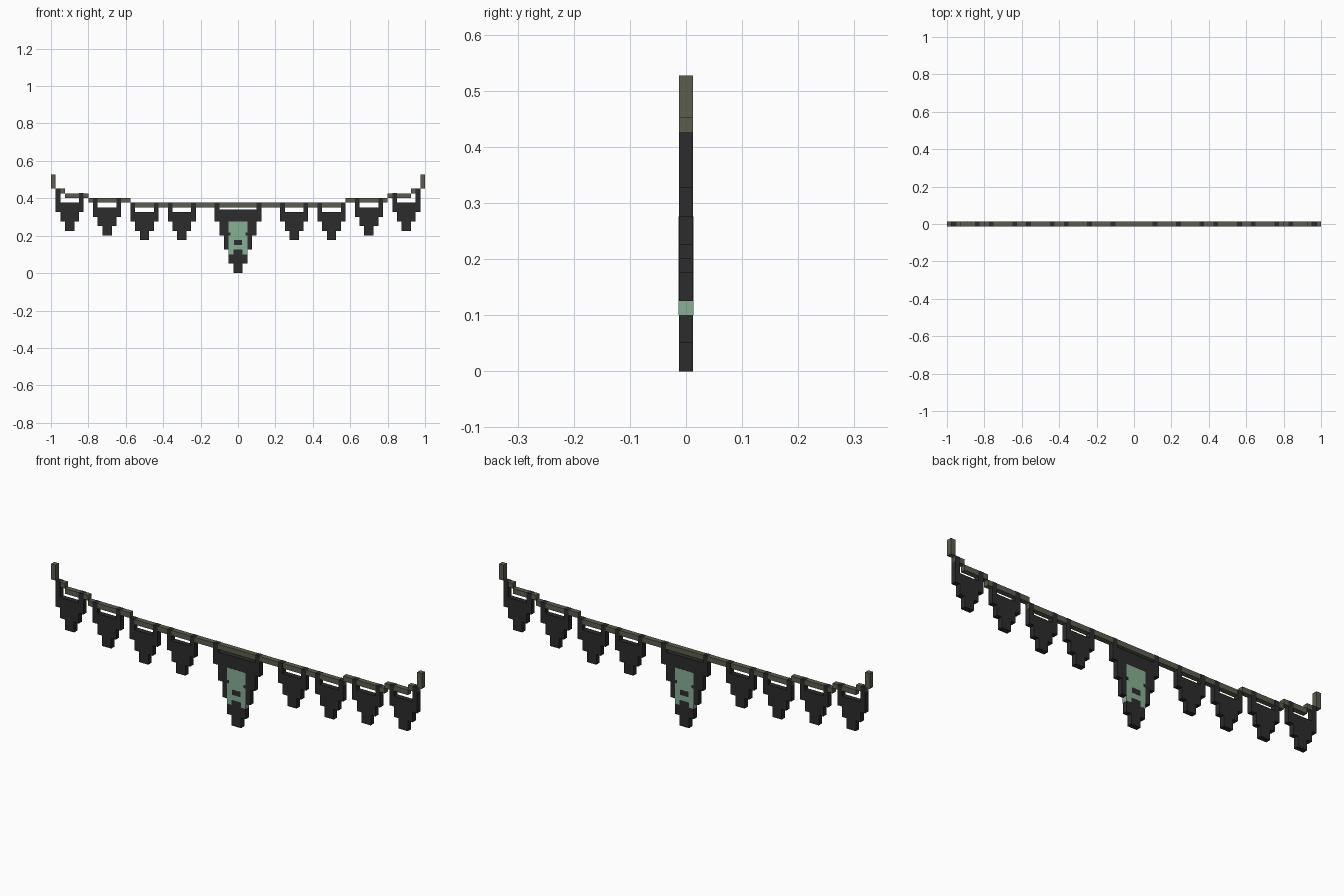
import bpy, bmesh

if "Cube" in bpy.data.objects:
    bpy.data.objects.remove(bpy.data.objects["Cube"])

U = 0.025          # grid step across
V = 0.0251         # grid step up
T = 0.0125         # half thickness


def material(name, rgb):
    m = bpy.data.materials.new(name)
    m.diffuse_color = (*rgb, 1)
    m.use_nodes = True
    m.node_tree.nodes["Principled BSDF"].inputs["Base Color"].default_value = m.diffuse_color
    return m


CORD = material("olive cord", (0.105, 0.110, 0.074))
CLOTH = material("charcoal cloth", (0.025, 0.025, 0.025))
GREEN = material("pale green", (0.245, 0.440, 0.300))


def extrude(name, outline, mat, half=T, y=0.0):
    """Extrude an (x, z) outline given in grid steps along y."""
    bm = bmesh.new()
    face = bm.faces.new([bm.verts.new((x * U, y - half, z * V)) for x, z in outline])
    ext = bmesh.ops.extrude_face_region(bm, geom=[face])
    new = [v for v in ext["geom"] if isinstance(v, bmesh.types.BMVert)]
    bmesh.ops.translate(bm, verts=new, vec=(0, 2 * half, 0))
    bmesh.ops.recalc_face_normals(bm, faces=bm.faces)
    me = bpy.data.meshes.new(name)
    bm.to_mesh(me)
    bm.free()
    me.materials.append(mat)
    ob = bpy.data.objects.new(name, me)
    bpy.context.collection.objects.link(ob)
    return ob


def rect(x0, x1, z0, z1):
    return [(x0, z0), (x1, z0), (x1, z1), (x0, z1)]


def pennant(name, cx, levels, top_left, top_right):
    """Stepped pennant widening upward, with a hanging loop at each top corner.
    levels: step heights from the tip up to the top of the cloth."""
    right, left = [], []
    for i in range(len(levels) - 1):
        w = i + 1
        right += [(cx + w, levels[i]), (cx + w, levels[i + 1])]
        left += [(cx - w, levels[i]), (cx - w, levels[i + 1])]
    right[-1] = (cx + w, top_right)
    left[-1] = (cx - w, top_left)
    top = levels[-1]
    loops = [(cx + w - 1, top_right), (cx + w - 1, top),
             (cx - w + 1, top), (cx - w + 1, top_left)]
    extrude(name, right + loops + left[::-1], CLOTH, T + 0.0002)


# Cord: flat middle run, then steps up to a post at each end
extrude("cord_middle", rect(-23, 23, 14, 15), CORD, T - 0.0002)
for s, side in ((-1, "left"), (1, "right")):
    for name, a, b, z0, z1 in (("cord_step_low", 23, 32, 15, 16),
                               ("cord_step_mid", 32, 37, 16, 17),
                               ("cord_step_high", 37, 39, 17, 18),
                               ("cord_end", 39, 40, 18, 21)):
        extrude(f"{name}_{side}", rect(*sorted((s * a, s * b)), z0, z1), CORD, T - 0.0002)

    # Small pennants follow the rising cord
    for k, (cx, lift, outer) in enumerate(((12, 0, 0), (20, 0, 0), (28, 1, 0), (36, 2, 1))):
        inner_top = 15.03 + lift
        outer_top = inner_top + outer
        tops = (inner_top, outer_top) if s > 0 else (outer_top, inner_top)
        pennant(f"pennant_{side}_{k + 1}", s * cx, [z + lift for z in (7, 9, 11, 13)], *tops)

# Large centre pennant
pennant("pennant_centre", 0, (0, 2, 5, 8, 11, 13.5), 15.03, 15.03)

# Green emblem: inlaid slab with two feet, flush on front and back
emblem = [(-2.02, 4), (-1, 4), (-1, 5), (1, 5), (1, 4), (2.02, 4), (2.02, 11), (-2.02, 11)]
extrude("emblem", emblem, GREEN, T + 0.0008)

# Dark marks on the emblem, front and back
for side, y in (("front", -T - 0.0008), ("back", T + 0.0008)):
    extrude(f"emblem_bar_{side}", rect(-0.9, 0.9, 6, 7), CLOTH, 0.0004, y)
    for s in (-1, 1):
        extrude(f"emblem_notch_{side}", rect(*sorted((s * 1.6, s * 2.02)), 8, 8.6), CLOTH, 0.0004, y)
